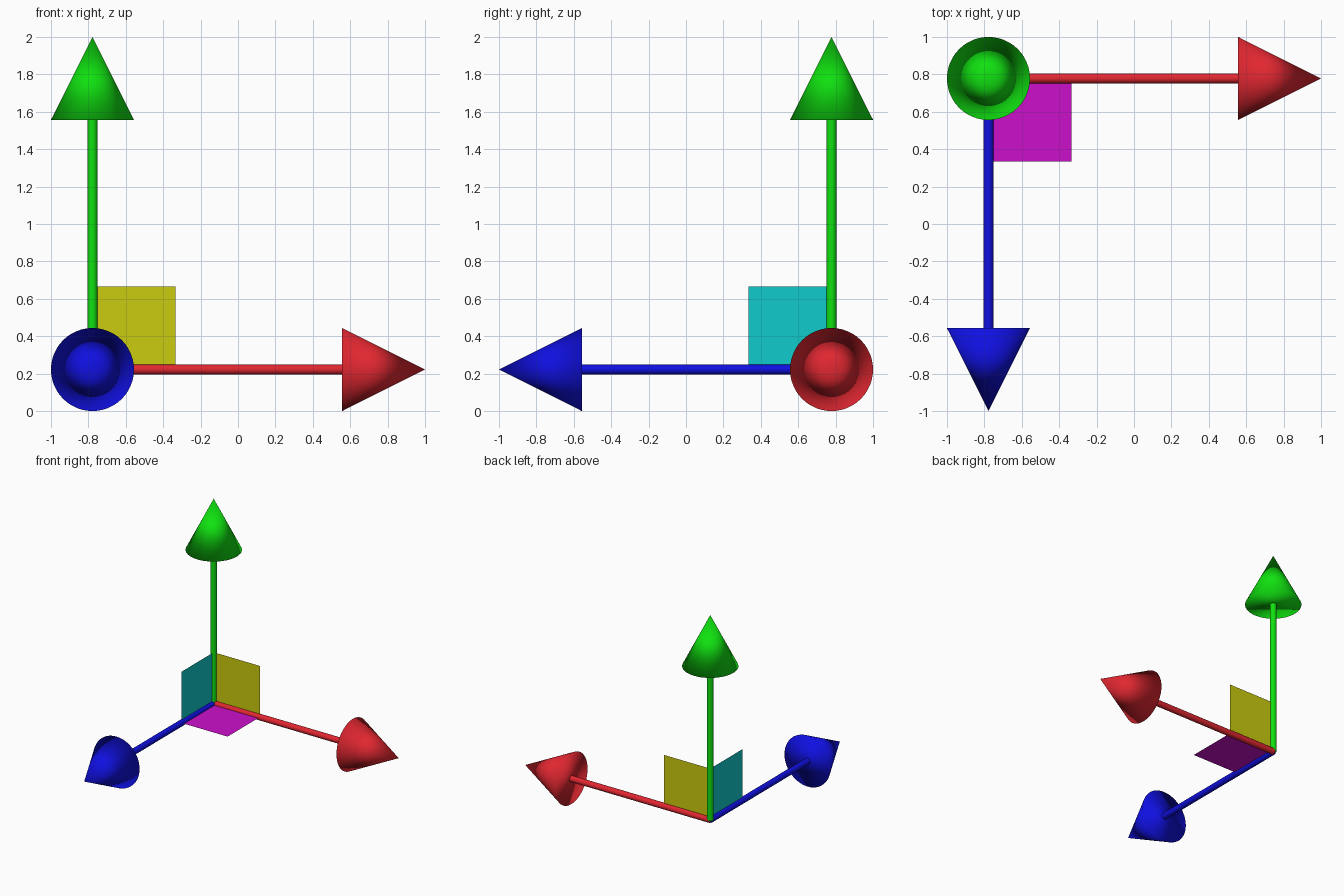
import bpy, bmesh, math
from mathutils import Vector

if "Cube" in bpy.data.objects:
    bpy.data.objects.remove(bpy.data.objects["Cube"])

ORIGIN = Vector((-0.778, 0.778, 0.222))
SHAFT_R, SHAFT_L = 0.026, 1.335
HEAD_R, HEAD_L = 0.222, 0.443
PLATE = 0.444
SIDES = 48


def material(name, rgb):
    mat = bpy.data.materials.new(name)
    mat.diffuse_color = (*rgb, 1.0)
    mat.use_nodes = True
    mat.node_tree.nodes["Principled BSDF"].inputs["Base Color"].default_value = mat.diffuse_color
    return mat


def make_object(name, bm, mat, smooth):
    mesh = bpy.data.meshes.new(name)
    bmesh.ops.recalc_face_normals(bm, faces=bm.faces)
    for f in bm.faces:
        f.smooth = smooth
    bm.to_mesh(mesh)
    bm.free()
    mesh.materials.append(mat)
    obj = bpy.data.objects.new(name, mesh)
    bpy.context.collection.objects.link(obj)
    return obj


def round_part(name, r1, r2, length, start, axis, mat):
    """Cylinder or cone running from start along axis."""
    bm = bmesh.new()
    bmesh.ops.create_cone(bm, cap_ends=True, segments=SIDES,
                          radius1=r1, radius2=r2, depth=length)
    if r2 == 0:
        bmesh.ops.remove_doubles(bm, verts=bm.verts, dist=1e-5)
    obj = make_object(name, bm, mat, True)
    obj.rotation_euler = axis.to_track_quat('Z', 'Y').to_euler()
    obj.location = start + axis * length / 2
    return obj


def plate(name, a, b, mat):
    """Thin square spanning two axes from the origin corner."""
    bm = bmesh.new()
    corners = (Vector(), a, a + b, b)
    bm.faces.new([bm.verts.new(ORIGIN + c * PLATE) for c in corners])
    make_object(name, bm, mat, False)


X, Y, Z = Vector((1, 0, 0)), Vector((0, -1, 0)), Vector((0, 0, 1))

# Three arrows: shaft and cone head
for label, axis, rgb in (("red", X, (0.75, 0.02, 0.03)),
                         ("blue", Y, (0.005, 0.005, 0.75)),
                         ("green", Z, (0.005, 0.75, 0.005))):
    mat = material(label, rgb)
    shaft = round_part(label + "_shaft", SHAFT_R, SHAFT_R, SHAFT_L, ORIGIN, axis, mat)
    # Sharp rims on the shaft only
    for o in bpy.context.selected_objects:
        o.select_set(False)
    shaft.select_set(True)
    bpy.context.view_layer.objects.active = shaft
    bpy.ops.object.shade_smooth_by_angle(angle=math.radians(40))
    round_part(label + "_arrowhead", HEAD_R, 0, HEAD_L,
               ORIGIN + axis * SHAFT_L, axis, mat)

# Coloured squares between each pair of axes
plate("yellow_plate", X, Z, material("yellow", (0.6, 0.6, 0.005)))
plate("cyan_plate", Y, Z, material("cyan", (0.005, 0.6, 0.6)))
plate("magenta_plate", X, Y, material("magenta", (0.6, 0.005, 0.6)))
